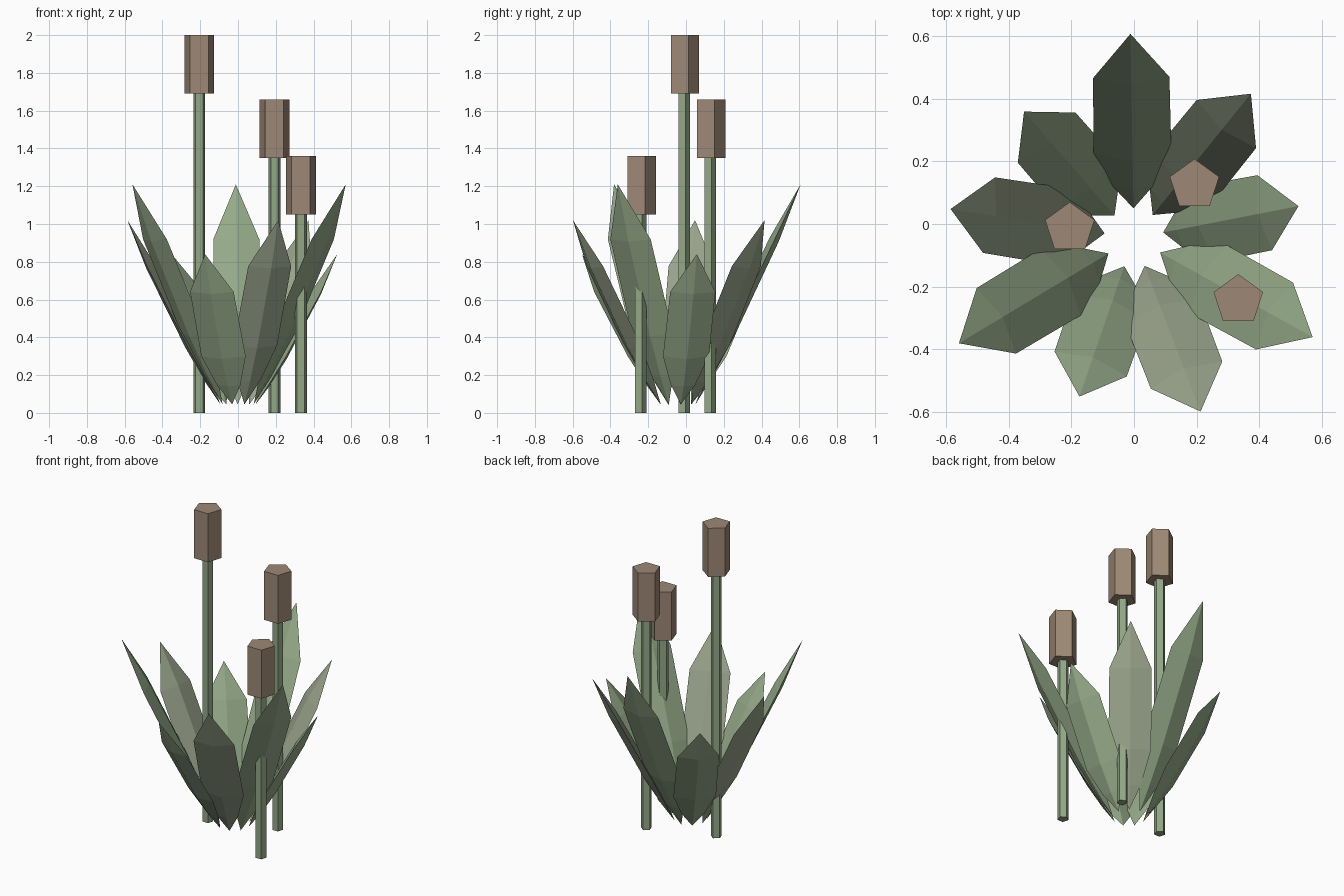
import bpy, math
from mathutils import Vector

if "Cube" in bpy.data.objects:
    bpy.data.objects.remove(bpy.data.objects["Cube"])


def material(name, color):
    m = bpy.data.materials.new(name)
    m.diffuse_color = (*color, 1)
    m.use_nodes = True
    m.node_tree.nodes["Principled BSDF"].inputs["Base Color"].default_value = m.diffuse_color
    return m


def mesh_object(name, verts, faces, mat):
    me = bpy.data.meshes.new(name)
    me.from_pydata(verts, [], faces)
    me.materials.append(mat)
    ob = bpy.data.objects.new(name, me)
    bpy.context.collection.objects.link(ob)
    return ob


def prism(name, sides, r, x, y, z0, z1, mat):
    """Upright prism with one corner pointing to +y."""
    verts = [(x + r * math.sin(-2 * math.pi * i / sides), y + r * math.cos(2 * math.pi * i / sides), z)
             for z in (z0, z1) for i in range(sides)]
    faces = [(i, (i + 1) % sides, sides + (i + 1) % sides, sides + i) for i in range(sides)]
    faces += [tuple(reversed(range(sides))), tuple(range(sides, 2 * sides))]
    return mesh_object(name, verts, faces, mat)


green = material("leaf_green", (0.30, 0.40, 0.25))
olive = material("leaf_olive", (0.32, 0.37, 0.26))
stem_green = material("stem_green", (0.29, 0.39, 0.24))
brown = material("seed_brown", (0.34, 0.25, 0.18))

# Leaf outline: fraction along the leaf, half width, half thickness
RINGS = [(0.13, 0.066, 0.018), (0.32, 0.124, 0.03), (0.75, 0.122, 0.026)]
CENTRE = Vector((0, -0.045, 0))


def leaf(name, angle, reach, height, mat):
    a = math.radians(angle)
    out, side = Vector((math.cos(a), math.sin(a), 0)), Vector((-math.sin(a), math.cos(a), 0))
    base = CENTRE + out * 0.095 + Vector((0, 0, 0.045))
    tip = CENTRE + out * reach + Vector((0, 0, height))
    normal = side.cross(tip - base).normalized()
    verts = [base]
    for t, w, h in RINGS:
        c = base.lerp(tip, t)
        verts += [c + side * w, c + normal * h, c - side * w, c - normal * h]
    verts.append(tip)
    last = len(verts) - 1
    faces = []
    for i in range(4):
        j = (i + 1) % 4
        faces.append((0, 1 + i, 1 + j))
        for k in range(len(RINGS) - 1):
            p = 1 + 4 * k
            faces.append((p + j, p + i, p + 4 + i, p + 4 + j))
        faces.append((last, last - 4 + j, last - 4 + i))
    ob = mesh_object(name, verts, faces, mat)
    # Consistent outward faces
    import bmesh
    bm = bmesh.new()
    bm.from_mesh(ob.data)
    bmesh.ops.recalc_face_normals(bm, faces=bm.faces)
    bm.to_mesh(ob.data)
    bm.free()


# Nine leaves in three repeating sizes
SIZES = [(0.535, 0.84, green), (0.593, 1.02, olive), (0.652, 1.21, green)]
for i in range(9):
    reach, height, mat = SIZES[i % 3]
    leaf(f"leaf_{i + 1}", 11 + 40 * i, reach, height, mat)

# Three stalks with seed heads
for i, (x, y, z) in enumerate([(-0.205, -0.013, 1.69), (0.193, 0.125, 1.35), (0.333, -0.243, 1.05)], 1):
    prism(f"stalk_{i}", 5, 0.033, x, y, 0, z, stem_green)
    prism(f"seed_head_{i}", 5, 0.083, x, y, z, z + 0.31, brown)
